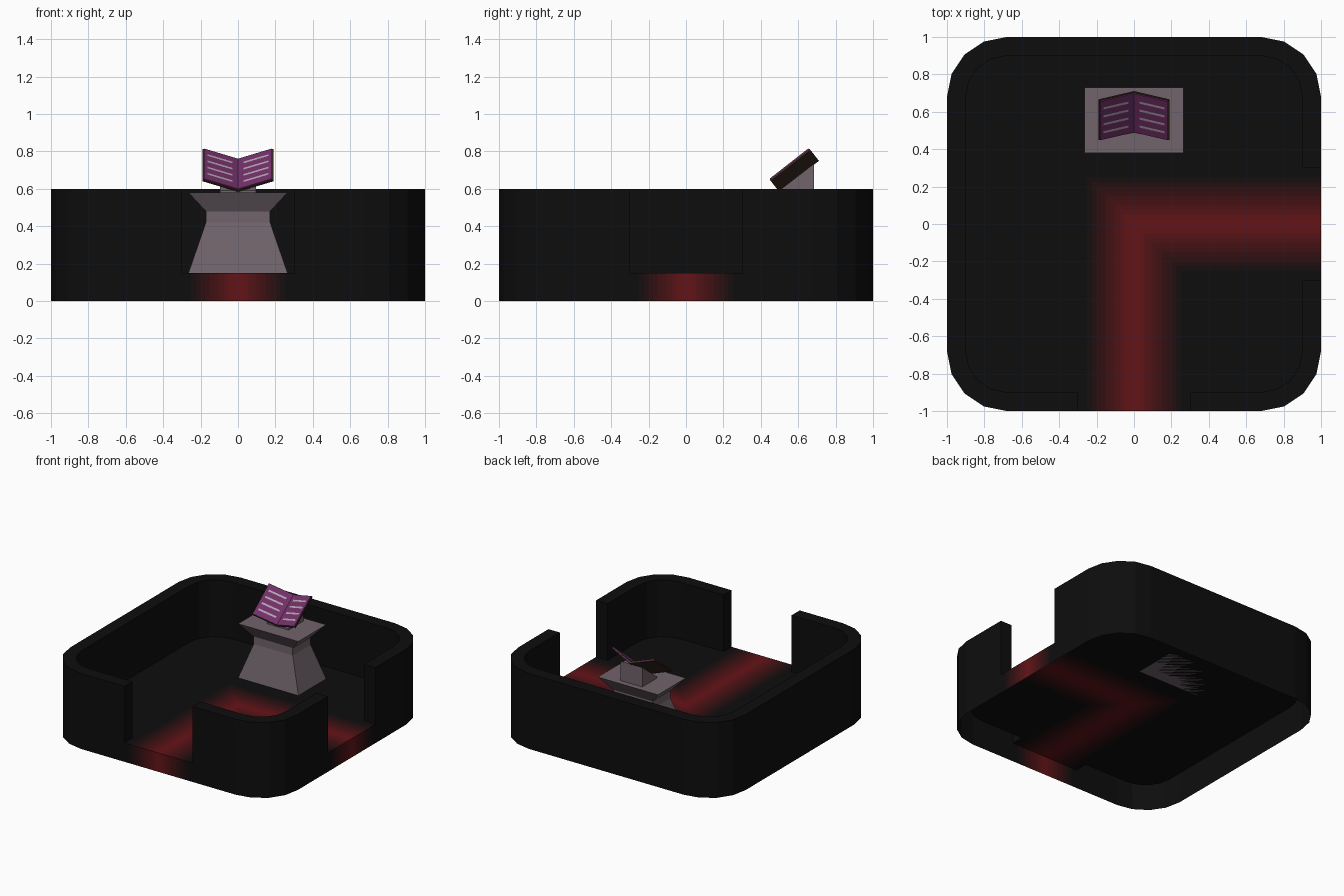
import bpy, bmesh, math

if "Cube" in bpy.data.objects:
    bpy.data.objects.remove(bpy.data.objects["Cube"])


def mat(name, r, g, b):
    m = bpy.data.materials.new(name)
    m.diffuse_color = (r, g, b, 1)
    m.use_nodes = True
    m.node_tree.nodes["Principled BSDF"].inputs["Base Color"].default_value = m.diffuse_color
    return m


def build(name, polys, mats):
    """polys: list of (points, material index)"""
    bm = bmesh.new()
    for pts, mi in polys:
        f = bm.faces.new([bm.verts.new(p) for p in pts])
        f.material_index = mi
    bmesh.ops.remove_doubles(bm, verts=bm.verts, dist=0.0004)
    bmesh.ops.recalc_face_normals(bm, faces=bm.faces)
    me = bpy.data.meshes.new(name)
    bm.to_mesh(me)
    bm.free()
    for m in mats:
        me.materials.append(m)
    ob = bpy.data.objects.new(name, me)
    bpy.context.collection.objects.link(ob)
    return ob


def loft(rings):
    """closed stack of equal-length rings with caps"""
    polys = [(rings[0], 0), (rings[-1], 0)]
    n = len(rings[0])
    for a, b in zip(rings, rings[1:]):
        for i in range(n):
            j = (i + 1) % n
            polys.append(([a[i], a[j], b[j], b[i]], 0))
    return polys


stone = mat("stone", 0.16, 0.125, 0.145)
leather = mat("leather", 0.035, 0.02, 0.013)
paper = mat("purple_paper", 0.17, 0.03, 0.14)
pale = mat("pale_stripe", 0.45, 0.36, 0.43)

# Tray: open-bottomed shell with two gaps and a glowing L-shaped path
LEVELS = 12
GAP, WALL, R, FLOOR, TOP = 0.3, 0.1, 0.32, 0.15, 0.6
glow = []
for i in range(LEVELS):
    t = max(0.0, 1 - (i + 0.5) / (LEVELS - 1))
    glow.append(mat(f"path_{i}", 0.004 + 0.14 * t ** 1.7,
                    0.004 + 0.003 * t, 0.004 + 0.005 * t))
BLACK = LEVELS - 1


def corner(sx, sy, a0, r):
    c = 1 - R
    return [(sx * c + r * math.cos(math.radians(a0 + 22.5 * k)),
             sy * c + r * math.sin(math.radians(a0 + 22.5 * k))) for k in range(5)]


def run_small(r):
    e = 1 - R + r
    return [(GAP, -e)] + corner(1, -1, -90, r) + [(e, -GAP)]


def run_large(r):
    e = 1 - R + r
    return ([(e, GAP)] + corner(1, 1, 0, r) + corner(-1, 1, 90, r)
            + corner(-1, -1, 180, r) + [(-GAP, -e)])


def up(p, z):
    return (p[0], p[1], z)


tray = []
for run, inner_corner in ((run_small, (GAP, -GAP)), (run_large, (-GAP, GAP))):
    out, inn = run(R), run(R - WALL)
    for i in range(len(out) - 1):
        rows = [(out, 0), (out, FLOOR), (out, TOP), (inn, TOP), (inn, FLOOR)]
        for (a, za), (b, zb) in zip(rows, rows[1:]):
            tray.append(([up(a[i], za), up(a[i + 1], za),
                          up(b[i + 1], zb), up(b[i], zb)], BLACK))
    for k in (0, -1):
        tray.append(([up(out[k], FLOOR), up(out[k], TOP),
                      up(inn[k], TOP), up(inn[k], FLOOR)], BLACK))
    tray.append(([up(p, FLOOR) for p in inn] + [up(inner_corner, FLOOR)], BLACK))


def path_line(d):
    e = 1 - WALL
    return [(d, -1, 0), (d, -1, FLOOR), (d, -e, FLOOR), (d, -d, FLOOR),
            (e, -d, FLOOR), (1, -d, FLOOR), (1, -d, 0)]


step = GAP / LEVELS
for i in range(-LEVELS, LEVELS):
    a, b = path_line(i * step), path_line((i + 1) * step)
    level = i if i >= 0 else -i - 1
    for k in range(6):
        tray.append(([a[k], a[k + 1], b[k + 1], b[k]], level))
build("tray", tray, glow)

# Pedestal with a narrow waist
CY = 0.555
rings = []
for z, hx, hy in ((0.15, 0.265, 0.175), (0.42, 0.172, 0.113),
                  (0.48, 0.172, 0.113), (0.58, 0.265, 0.175)):
    rings.append([(sx * hx, CY + sy * hy, z)
                  for sx, sy in ((-1, -1), (1, -1), (1, 1), (-1, 1))])
build("pedestal", loft(rings), [stone])

# Wedge that holds the book
wedge = [(0.5, 0.58), (0.685, 0.58), (0.685, 0.735), (0.5, 0.592)]
build("book_rest", loft([[(x, y, z) for y, z in wedge] for x in (-0.095, 0.095)]), [stone])

# Open book: V-shaped, tilted toward the front
TILT = math.radians(38)
CO, SI = math.cos(TILT), math.sin(TILT)


def book_pt(v, u, h):
    n = 0.07 * abs(v) / 0.185 + h
    return (v, 0.49 + u * CO - n * SI, 0.60 + u * SI + n * CO)


def slab(v, u0, u1, h0, h1):
    """V-shaped slab from -v to v"""
    sec = [(-v, h0), (0, h0), (v, h0), (v, h1), (0, h1), (-v, h1)]
    return loft([[book_pt(a, u, h) for a, h in sec] for u in (u0, u1)])


build("book_cover", slab(0.19, -0.003, 0.266, -0.018, -0.008), [leather])
build("book_pages", slab(0.183, 0.0, 0.262, -0.008, 0.0), [paper])

# Pale stripes on both pages
stripes = []
for s in (-1, 1):
    for i in range(4):
        u = 0.05 + 0.054 * i
        stripes.append(([book_pt(s * v, w, 0.002) for v, w in
                         ((0.03, u - 0.007), (0.163, u - 0.007),
                          (0.163, u + 0.007), (0.03, u + 0.007))], 0))
ob = build("page_stripes", stripes, [pale])
for p in ob.data.polygons:
    if p.normal.z < 0:
        p.flip()
